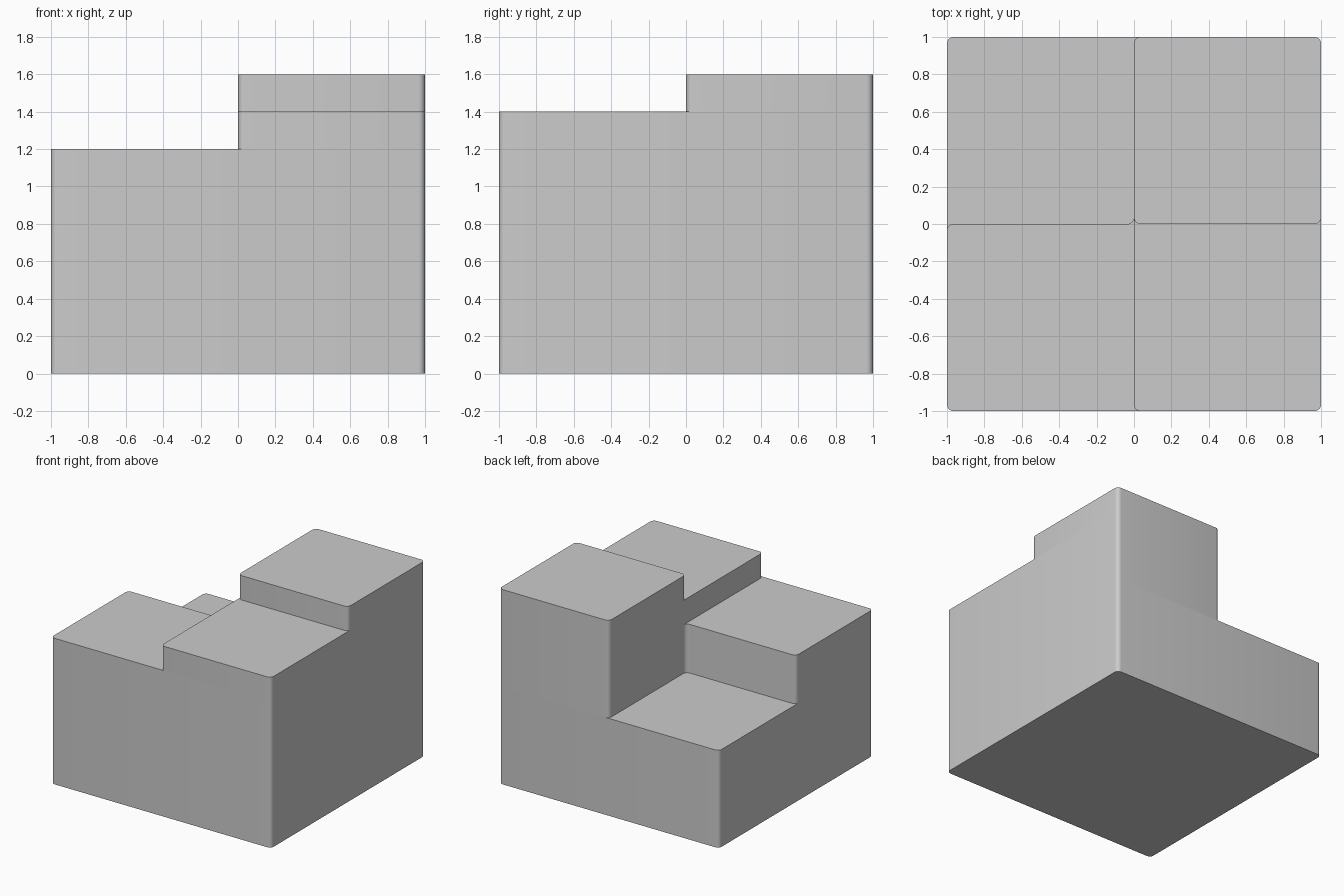
import bpy, bmesh, math
from mathutils import Vector

if "Cube" in bpy.data.objects:
    bpy.data.objects.remove(bpy.data.objects["Cube"])

R = 0.035      # radius of the vertical edges
SEG = 6        # segments per rounded edge


def rounded(path, closed=False):
    """Round every corner of a path; the two ends of an open path only give direction."""
    pts = [Vector(p) for p in path]
    if closed:
        pts = [pts[-1]] + pts + [pts[0]]
    out = []
    for a, p, b in zip(pts, pts[1:], pts[2:]):
        u, v = (a - p).normalized(), (b - p).normalized()
        c = p + R * (u + v)
        for i in range(SEG + 1):
            t = math.pi / 2 * i / SEG
            out.append(c - R * v * math.cos(t) - R * u * math.sin(t))
    return out


def add_face(bm, coords, normal):
    f = bm.faces.new([bm.verts.new(c) for c in coords])
    f.normal_update()
    if f.normal.dot(normal) < 0:
        f.normal_flip()


def flat(bm, outline, z, up=1):
    add_face(bm, [(p.x, p.y, z) for p in outline], Vector((0, 0, up)))


def wall(bm, outline, z0, z1):
    """Counter-clockwise ring of vertical faces."""
    for p, q in zip(outline, outline[1:] + outline[:1]):
        add_face(bm, [(p.x, p.y, z0), (q.x, q.y, z0), (q.x, q.y, z1), (p.x, p.y, z1)],
                 Vector((q.y - p.y, p.x - q.x, 0)))


# Outlines of the four levels, counter-clockwise
square = rounded([(-1, -1), (1, -1), (1, 1), (-1, 1)], True)
ell = rounded([(-1, -1), (1, -1), (1, 1), (0, 1), (0, 0), (-1, 0)], True)
half = rounded([(0, -1), (1, -1), (1, 1), (0, 1)], True)
quarter = rounded([(0, 0), (1, 0), (1, 1), (0, 1)], True)

bm = bmesh.new()

# Underside and walls
flat(bm, square, 0, -1)
wall(bm, square, 0, 0.8)
wall(bm, ell, 0.8, 1.2)
wall(bm, half, 1.2, 1.4)
wall(bm, quarter, 1.4, 1.6)

# Step tops, each bounded by its own level and the level above
flat(bm, rounded([(1, 1), (0, 1), (0, 0), (-1, 0), (-1, -1)])
     + rounded([(-1, 0), (-1, 1), (0, 1)]), 0.8)
flat(bm, rounded([(0, 1), (0, 0), (-1, 0), (-1, -1), (0, -1)])
     + rounded([(1, -1), (0, -1), (0, 1)]), 1.2)
flat(bm, rounded([(0, 1), (0, -1), (1, -1), (1, 1)])
     + rounded([(1, 1), (1, 0), (0, 0), (0, 1)]), 1.4)
flat(bm, quarter, 1.6)

bmesh.ops.remove_doubles(bm, verts=bm.verts, dist=1e-4)
mesh = bpy.data.meshes.new("stepped_block")
bm.to_mesh(mesh)
bm.free()

# One plain grey
grey = bpy.data.materials.new("light_grey")
grey.diffuse_color = (0.6, 0.6, 0.6, 1)
grey.use_nodes = True
grey.node_tree.nodes["Principled BSDF"].inputs["Base Color"].default_value = grey.diffuse_color
mesh.materials.append(grey)

block = bpy.data.objects.new("stepped_block", mesh)
bpy.context.collection.objects.link(block)
bpy.context.view_layer.objects.active = block
block.select_set(True)
bpy.ops.object.shade_smooth_by_angle(angle=math.radians(30))
